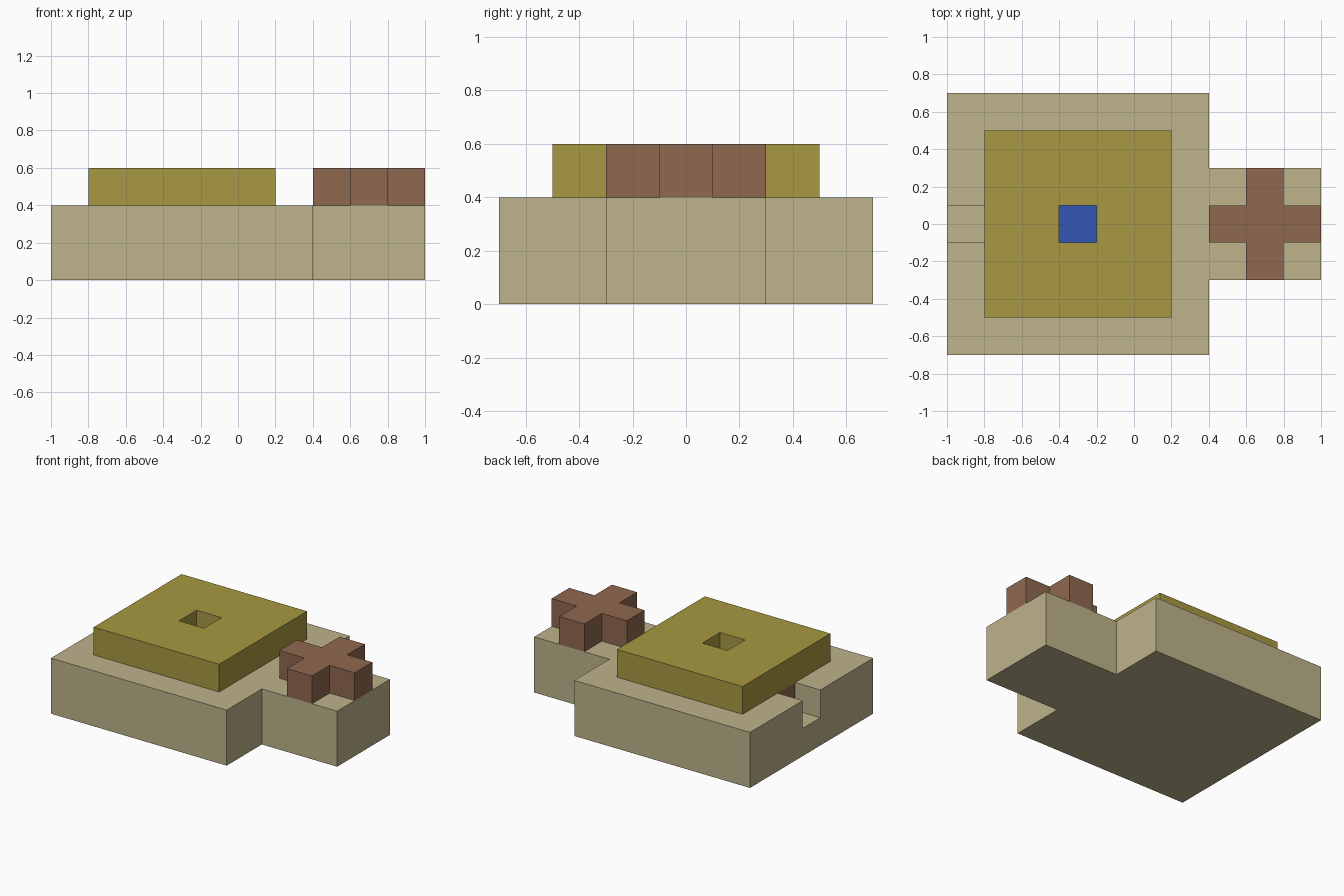
import bpy
import bmesh

default = bpy.data.objects.get("Cube")
if default:
    bpy.data.objects.remove(default, do_unlink=True)


def material(name, rgb):
    mat = bpy.data.materials.new(name)
    mat.use_nodes = True
    mat.diffuse_color = (*rgb, 1)
    mat.node_tree.nodes["Principled BSDF"].inputs["Base Color"].default_value = (*rgb, 1)
    return mat


def prism(name, outline, bottom, top, mat=None):
    """Extrude a flat outline straight up from bottom to top."""
    bm = bmesh.new()
    face = bm.faces.new([bm.verts.new((x, y, bottom)) for x, y in outline])
    result = bmesh.ops.extrude_face_region(bm, geom=[face])
    raised = [v for v in result["geom"] if isinstance(v, bmesh.types.BMVert)]
    bmesh.ops.translate(bm, vec=(0, 0, top - bottom), verts=raised)
    bmesh.ops.recalc_face_normals(bm, faces=bm.faces)
    mesh = bpy.data.meshes.new(name)
    bm.to_mesh(mesh)
    bm.free()
    if mat:
        mesh.materials.append(mat)
    obj = bpy.data.objects.new(name, mesh)
    bpy.context.collection.objects.link(obj)
    return obj


def rectangle(x0, x1, half_width):
    return [(x0, -half_width), (x1, -half_width), (x1, half_width), (x0, half_width)]


def mirrored(half):
    """Complete an outline from its +y half."""
    return half + [(x, -y) for x, y in reversed(half)]


def carve(obj, outline, bottom, top):
    cutter = prism("cutter", outline, bottom, top)
    cutter.hide_render = True
    mod = obj.modifiers.new("carve", "BOOLEAN")
    mod.operation = "DIFFERENCE"
    mod.solver = "EXACT"
    mod.object = cutter
    bpy.context.view_layer.objects.active = obj
    bpy.ops.object.modifier_apply(modifier=mod.name)
    bpy.data.objects.remove(cutter, do_unlink=True)


tan = material("tan", (0.509, 0.451, 0.258))
olive = material("olive yellow", (0.392, 0.314, 0.054))
brown = material("brown", (0.275, 0.138, 0.080))
blue = material("blue", (0.036, 0.095, 0.445))

# Base with a narrower extension, and a channel entering from one end
base = prism("base", mirrored([(-1, 0.7), (0.4, 0.7), (0.4, 0.3), (1, 0.3)]), 0, 0.4, tan)
carve(base, rectangle(-1.2, -0.2, 0.1), 0.2, 0.6)

# Raised plate with a square hole
plate = prism("top_plate", rectangle(-0.8, 0.2, 0.5), 0.4, 0.6, olive)
carve(plate, rectangle(-0.4, -0.2, 0.1), 0.3, 0.7)

# Bar in the channel, and the block seen through the hole
prism("channel_bar", rectangle(-0.8, -0.4, 0.1), 0.2, 0.4, brown)
prism("center_block", rectangle(-0.4, -0.2, 0.1), 0.2, 0.4, blue)

# Cross standing on the extension
cross = mirrored([(0.4, 0.1), (0.6, 0.1), (0.6, 0.3), (0.8, 0.3), (0.8, 0.1), (1, 0.1)])
prism("cross", cross, 0.4, 0.6, brown)
